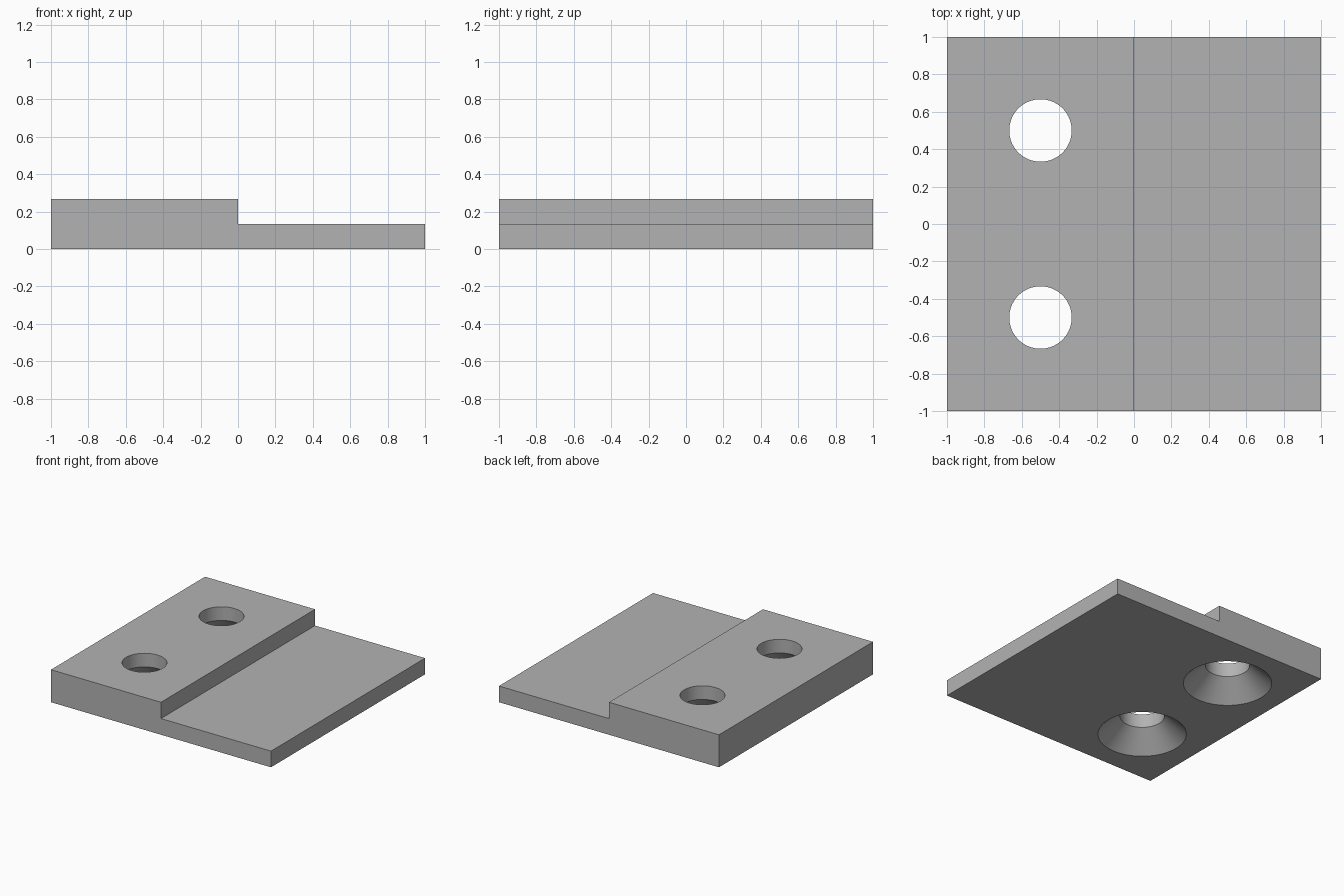
import bpy
import bmesh
import math

cube = bpy.data.objects.get("Cube")
if cube:
    bpy.data.objects.remove(cube, do_unlink=True)

HIGH, LOW = 0.267, 0.133
HOLE_R, SINK_R, SINK_DEPTH = 0.167, 0.333, 0.155

grey = bpy.data.materials.new("plain_grey")
grey.use_nodes = True
grey.diffuse_color = (0.45, 0.45, 0.45, 1)
grey.node_tree.nodes["Principled BSDF"].inputs["Base Color"].default_value = (0.45, 0.45, 0.45, 1)


def make_object(name, bm):
    bmesh.ops.recalc_face_normals(bm, faces=bm.faces)
    mesh = bpy.data.meshes.new(name)
    bm.to_mesh(mesh)
    bm.free()
    mesh.materials.append(grey)
    obj = bpy.data.objects.new(name, mesh)
    bpy.context.collection.objects.link(obj)
    return obj


# Stepped plate: side profile extruded from front to back
bm = bmesh.new()
profile = [(-1, 0), (1, 0), (1, LOW), (0, LOW), (0, HIGH), (-1, HIGH)]
face = bm.faces.new([bm.verts.new((x, -1, z)) for x, z in profile])
extruded = bmesh.ops.extrude_face_region(bm, geom=[face])["geom"]
bmesh.ops.translate(bm, vec=(0, 2, 0),
                    verts=[v for v in extruded if isinstance(v, bmesh.types.BMVert)])
plate = make_object("stepped_plate", bm)


# Countersunk hole cutter: lathed profile, cone continued below the plate
def hole_cutter(name, x, y, steps=64):
    bm = bmesh.new()
    extra = 0.05
    flare = SINK_R + extra * (SINK_R - HOLE_R) / SINK_DEPTH
    rings = []
    for r, z in ((flare, -extra), (HOLE_R, SINK_DEPTH), (HOLE_R, HIGH + extra)):
        rings.append([bm.verts.new((x + r * math.cos(math.tau * i / steps),
                                    y + r * math.sin(math.tau * i / steps), z))
                      for i in range(steps)])
    for lower, upper in zip(rings, rings[1:]):
        for i in range(steps):
            j = (i + 1) % steps
            bm.faces.new((lower[i], lower[j], upper[j], upper[i]))
    bm.faces.new(rings[0])
    bm.faces.new(rings[-1])
    return make_object(name, bm)


# Cut both holes through the raised half
bpy.context.view_layer.objects.active = plate
plate.select_set(True)
for side, y in (("front", -0.5), ("back", 0.5)):
    cutter = hole_cutter(side + "_hole_cutter", -0.5, y)
    mod = plate.modifiers.new(side + "_hole", 'BOOLEAN')
    mod.operation = 'DIFFERENCE'
    mod.solver = 'EXACT'
    mod.object = cutter
    bpy.ops.object.modifier_apply(modifier=mod.name)
    bpy.data.objects.remove(cutter, do_unlink=True)

# Smooth hole walls, sharp rims and plate edges
bpy.ops.object.shade_smooth_by_angle(angle=math.radians(30))
